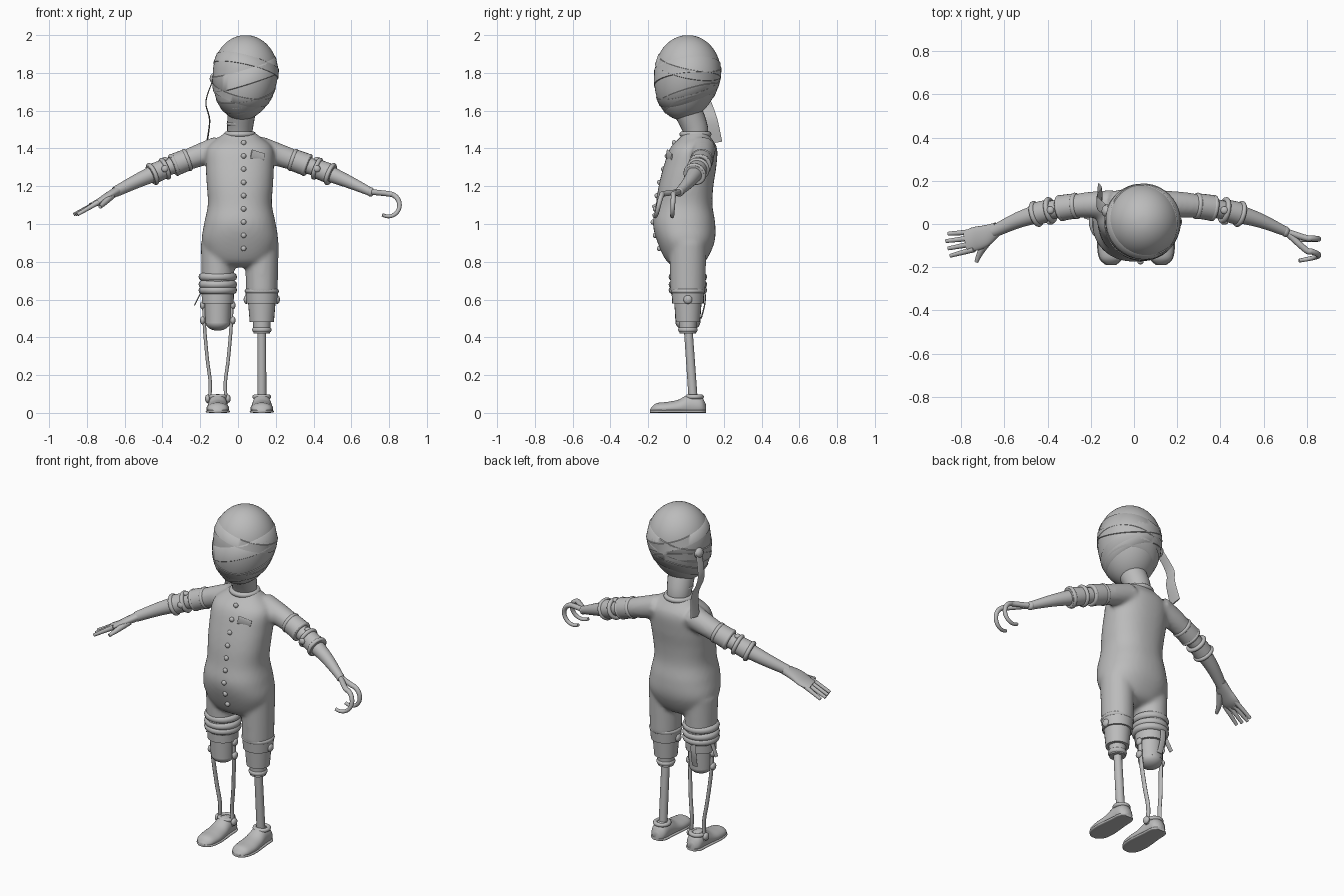
import bpy, bmesh
from math import sin, cos, tau, pi, sqrt, copysign
from mathutils import Vector

if "Cube" in bpy.data.objects:
    bpy.data.objects.remove(bpy.data.objects["Cube"])

TONE = (.5, .5, .5, 1)
grey = bpy.data.materials.new("plain_grey")
grey.use_nodes = True
grey.diffuse_color = TONE
grey.node_tree.nodes["Principled BSDF"].inputs["Base Color"].default_value = TONE
RIGHT, BACK, UP = Vector((1, 0, 0)), Vector((0, 1, 0)), Vector((0, 0, 1))


def dress(name, part):
    """Name a part, give it the colour and smooth its shading."""
    part.name = part.data.name = name
    part.data.materials.append(grey)
    for face in part.data.polygons:
        face.use_smooth = True
    part.data.set_sharp_from_angle(angle=1)
    return part


def skin(name, rings, capped=True):
    """Surface through a list of closed rings of points."""
    bm = bmesh.new()
    loops = [[bm.verts.new(point) for point in ring] for ring in rings]
    for low, high in zip(loops, loops[1:]):
        for k in range(len(low)):
            bm.faces.new((low[k - 1], low[k], high[k], high[k - 1]))
    if capped:
        bm.faces.new(loops[0])
        bm.faces.new(loops[-1])
    bmesh.ops.recalc_face_normals(bm, faces=bm.faces)
    mesh = bpy.data.meshes.new(name)
    bm.to_mesh(mesh)
    bm.free()
    part = bpy.data.objects.new(name, mesh)
    bpy.context.collection.objects.link(part)
    return dress(name, part)


def resample(rows, steps=5):
    """Smooth curve through all rows of numbers."""
    padded = [rows[0], *rows, rows[-1]]
    result = []
    for i in range(len(rows) - 1):
        for k in range(steps):
            t = k / steps
            result.append([b + t / 2 * (c - a + t * (2 * a - 5 * b + 4 * c - d + t * (3 * b - a - 3 * c + d)))
                           for a, b, c, d in zip(*padded[i:i + 4])])
    return result + [rows[-1]]


def loft(name, rows, side=RIGHT, axis=None, box=1, floor=0, sides=24):
    """Elliptical sections; each row is x, y, z and two radii."""
    rows = resample(rows)
    centres = [Vector(row[:3]) for row in rows]
    rings = []
    for i, row in enumerate(rows):
        along = axis or (centres[min(i + 1, len(rows) - 1)] - centres[max(i - 1, 0)]).normalized()
        across = (side - along * side.dot(along)).normalized()
        other = along.cross(across)
        ring = []
        for k in range(sides):
            u, v = (copysign(abs(w) ** box, w) for w in (cos(tau * k / sides), sin(tau * k / sides)))
            point = centres[i] + across * u * row[3] + other * v * row[4]
            point.z = max(point.z, floor)
            ring.append(point)
        rings.append(ring)
    return skin(name, rings)


def tube(name, points, start, end, flat=1, side=RIGHT):
    """Tapering tube or, when flat is small, a cloth strip."""
    radii = [start + (end - start) * i / (len(points) - 1) for i in range(len(points))]
    return loft(name, [(*p, r, r * flat) for p, r in zip(points, radii)], side)


def post(name, x, y, low, high, start, end):
    return tube(name, [(x, y, low), (x, y, high)], start, end)


def ball(name, centre, size):
    bpy.ops.mesh.primitive_uv_sphere_add(segments=20, ring_count=12, location=centre, scale=size)
    return dress(name, bpy.context.object)


def ring(name, centre, normal, radius, thick):
    turn = normal.to_track_quat("Z", "Y").to_euler()
    bpy.ops.mesh.primitive_torus_add(location=centre, rotation=turn, major_radius=radius, minor_radius=thick,
                                     major_segments=32, minor_segments=10)
    return dress(name, bpy.context.object)


# head: egg shape that narrows and leans forward toward the chin
def head_point(angle, z, lift=0):
    rise = (z - 1.8) / (.2 if z > 1.8 else .25)
    spread = sqrt(max(0, 1 - rise * rise))
    lean = min(rise, 0)
    return Vector((.04 + .02 * lean + cos(angle) * (.173 * spread + lift),
                   .01 + .03 * lean + sin(angle) * (.175 * spread + lift), z))


TURNS = [tau * k / 48 for k in range(48)]
levels = [-cos(pi * i / 30) for i in range(1, 30)]
skin("head", [[head_point(a, 1.8 + h * (.2 if h > 0 else .25)) for a in TURNS] for h in levels])


def wrap(name, height, slope, tilt, width):
    """Raised bandage around the head, sloping sideways and tilting back."""
    def edge(offset, lift):
        points = []
        for a in TURNS:
            z = height
            for _ in range(6):
                p = head_point(a, z)
                z = height + slope * p.x + tilt * p.y
            points.append(head_point(a, z + offset * width, lift))
        return points
    skin(name, [edge(-.5, -.01), edge(-.4, .004), edge(.4, .004), edge(.5, -.01)], capped=False)


wrap("chin_wrap", 1.65, .2, .3, .07)
wrap("mouth_wrap", 1.7, -.25, .3, .05)
wrap("eye_wrap", 1.78, .3, .1, .1)
wrap("brow_wrap", 1.85, -.25, -.2, .06)

# bandage knot with a hanging tail
ball("bandage_knot", (-.125, .06, 1.77), (.025, .03, .03))
tube("bandage_tail", [(-.125, .06, 1.78), (-.17, .1, 1.65), (-.15, .13, 1.55), (-.165, .15, 1.43)],
     .025, .042, flat=.1, side=BACK)

# neck and collar
tube("neck", [(.01, .05, 1.42), (.01, .05, 1.5), (.02, .01, 1.6)], .06, .075)
ring("neck_wrap", (.01, .035, 1.53), UP, .06, .01)
ring("collar", (.01, .05, 1.475), UP, .07, .015)


# arms follow one curve from shoulder to wrist
def arm(reach, t):
    shoulder, bend, wrist = Vector((.1, .09, 1.4)), Vector((.4, .1, 1.3)), Vector((.65, -.035, 1.17))
    p = shoulder.lerp(bend, t).lerp(bend.lerp(wrist, t), t)
    p.x *= reach
    return p


def limb(name, reach, first, last, start, end):
    return tube(name, [arm(reach, first), arm(reach, (first + last) / 2), arm(reach, last)], start, end, side=BACK)


RIGHT_ARM, LEFT_ARM = -1, 1.08
RIGHT_LEG, LEFT_LEG = -.107, .126

# one-piece suit: trunk, thighs and sleeves fused together
trunk = [(.01, y, z, wide, deep) for y, z, wide, deep in (
    (0, .77, .05, .04), (0, .8, .15, .1), (0, .9, .2, .15), (-.01, 1, .19, .165), (-.01, 1.1, .17, .15),
    (0, 1.2, .175, .145), (.02, 1.3, .18, .14), (.04, 1.4, .175, .125), (.05, 1.46, .11, .08), (.05, 1.49, .07, .06))]
suit = loft("suit", trunk, axis=UP, box=.88, sides=40)
pieces = [suit]
for x in (RIGHT_LEG, LEFT_LEG):
    pieces.append(tube("thigh", [(x, .01, .63), (x, .01, .9)], .084, .09, flat=1.1))
for reach in (RIGHT_ARM, LEFT_ARM):
    pieces.append(limb("sleeve", reach, 0, .42, .068, .05))
bpy.ops.object.select_all(action="DESELECT")
for piece in pieces:
    piece.select_set(True)
bpy.context.view_layer.objects.active = suit
bpy.ops.object.join()
fuse = suit.modifiers.new("fuse", "REMESH")
fuse.mode, fuse.voxel_size, fuse.use_smooth_shade = "VOXEL", .012, True
suit.modifiers.new("soften", "SMOOTH").iterations = 5

# button row and chest patch
for i in range(9):
    height = 1.43 - .07 * i
    nearest = min(resample(trunk), key=lambda row: abs(row[2] - height))
    ball("button", (.03, nearest[1] - nearest[4], height), (.014, .012, .014))
tube("chest_patch", [(.07, -.1, 1.37), (.14, -.075, 1.355)], .025, .018, flat=.2, side=UP)

# sleeve cuffs, elbow joints and forearms
for reach in (RIGHT_ARM, LEFT_ARM):
    limb("sleeve_cuff", reach, .28, .42, .058, .06)
    limb("elbow", reach, .38, .6, .045, .04)
    limb("forearm_cuff", reach, .49, .64, .051, .054)
    limb("forearm", reach, .55, 1, .046, .028 if reach < 0 else .022)
    for t in (.29, .41, .5, .62):
        along = arm(reach, t + .01) - arm(reach, t)
        ring("cuff_rim", arm(reach, t), along, .05, .012)
    ball("elbow_bolt", arm(reach, .5) + UP * .05, (.018, .018, .012))
    ball("elbow_bolt", arm(reach, .5) - BACK * .055, (.018, .012, .018))

# right hand with four fingers and a thumb
loft("palm", [(-.63, -.02, 1.18, .03, .025), (-.69, -.055, 1.145, .05, .022),
              (-.74, -.07, 1.115, .055, .018), (-.78, -.08, 1.1, .045, .012)], side=BACK)
for i in range(4):
    base = Vector((-.74, -.036 - .027 * i, 1.115))
    tip = Vector((-.87 + .01 * abs(i - 1), -.045 - .034 * i, 1.05))
    tube("finger", [base, base.lerp(tip, .5), tip], .014, .009, side=BACK)
tube("thumb", [(-.67, -.07, 1.15), (-.71, -.13, 1.11), (-.73, -.175, 1.09)], .02, .009, side=UP)

# left hook: socket and two curling prongs that spread apart
wrist = arm(LEFT_ARM, 1)
ball("hook_socket", wrist, (.02, .025, .025))
for spread in (.025, .12):
    path = [wrist]
    for i in range(9):
        curl = pi / 2 - .46 * i
        path.append(Vector((.795 + .06 * cos(curl), -.05 - spread * sqrt((i + 4) / 12), 1.1 + .06 * sin(curl))))
    tube("hook_prong", path, .015, .009, side=BACK)

# right leg: rolled trouser, knee wrap, rounded stump and loose strips
for height in (.65, .68, .72):
    ring("trouser_roll", (RIGHT_LEG, .01, height), UP, .08, .022)
post("knee_wrap", RIGHT_LEG, .01, .58, .66, .084, .086)
post("stump", RIGHT_LEG, .01, .48, .65, .066, .074)
ball("stump_end", (RIGHT_LEG, .01, .48), (.066, .066, .045))
tube("back_strip", [(-.12, .1, .65), (-.12, .1, .58), (-.115, .08, .5)], .018, .018, flat=.2)
tube("side_strip", [(-.19, .03, .65), (-.21, .035, .61), (-.23, .04, .57)], .016, .014, flat=.2, side=BACK)

# brace: two bent rods from knee to ankle with bolts
for outward in (-1, 1):
    def brace(offset, y, z):
        return Vector((RIGHT_LEG + outward * offset, y, z))
    tube("brace_rod", [brace(.074, .01, .58), brace(.07, .015, .45), brace(.055, .03, .28),
                       brace(.04, .04, .16), brace(.045, .04, .05)], .009, .009, flat=1.5)
    for bolt in (brace(.08, .01, .57), brace(.08, .01, .49), brace(.054, .04, .075)):
        ball("brace_bolt", bolt, (.014, .022, .022))

# left leg: cuff, socket and peg
post("peg_cuff", LEFT_LEG, .01, .58, .65, .082, .088)
ring("peg_cuff_rim", (LEFT_LEG, .01, .645), UP, .077, .014)
post("peg_socket", LEFT_LEG, .01, .48, .6, .064, .074)
post("peg_neck", LEFT_LEG, .01, .42, .5, .044, .048)
ring("peg_ring", (LEFT_LEG, .01, .44), UP, .036, .016)
tube("peg", [(LEFT_LEG, .012, .44), (LEFT_LEG, .04, .04)], .023, .024)
for outward in (-1, 1):
    ball("knee_bolt", (LEFT_LEG + outward * .082, .01, .6), (.014, .023, .023))

# shoes with flat soles
for x in (RIGHT_LEG, LEFT_LEG):
    outline = [(-.19, .02, .02), (-.16, .05, .05), (-.1, .058, .06), (-.04, .07, .056),
               (.02, .1, .05), (.08, .085, .045), (.105, .045, .02)]
    loft("shoe", [(x, y, tall * .4, wide, tall * .6) for y, tall, wide in outline], axis=BACK, floor=.01)
    loft("sole", [(x, y, .008, wide + .004, .008) for y, tall, wide in outline], axis=BACK, box=.5)
    ring("shoe_rim", (x, .045, .085), UP, .038, .012)
